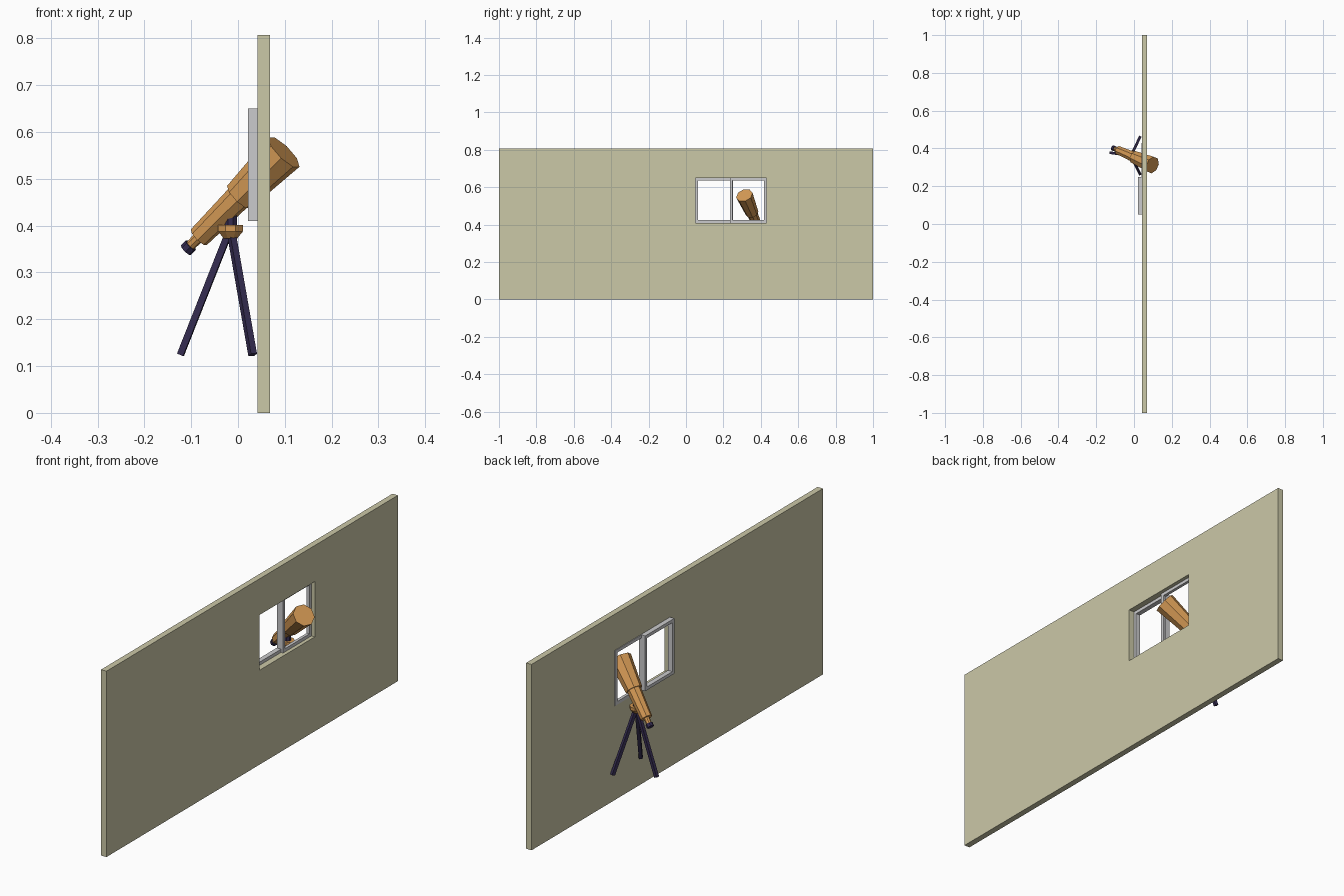
import bpy, bmesh
from math import cos, sin, pi, radians
from mathutils import Vector

old = bpy.data.objects.get("Cube")
if old:
    bpy.data.objects.remove(old, do_unlink=True)


def material(name, rgb):
    m = bpy.data.materials.new(name)
    m.use_nodes = True
    m.diffuse_color = (*rgb, 1)
    bsdf = next(n for n in m.node_tree.nodes if n.type == 'BSDF_PRINCIPLED')
    bsdf.inputs["Base Color"].default_value = (*rgb, 1)
    return m


CREAM = material("cream wall", (0.60, 0.58, 0.39))
GREY = material("window grey", (0.60, 0.60, 0.61))
ORANGE = material("orange wood", (0.66, 0.32, 0.09))
PURPLE = material("dark purple", (0.035, 0.025, 0.08))


def finish(name, bm, mat):
    bmesh.ops.recalc_face_normals(bm, faces=bm.faces)
    mesh = bpy.data.meshes.new(name)
    bm.to_mesh(mesh)
    bm.free()
    mesh.materials.append(mat)
    ob = bpy.data.objects.new(name, mesh)
    bpy.context.collection.objects.link(ob)
    return ob


def ring_panel(name, x0, x1, outer, inner, mat):
    """Rectangular slab in the yz plane with a rectangular hole."""
    bm = bmesh.new()
    loops = []
    for x, (ya, yb, za, zb) in ((x0, outer), (x0, inner), (x1, inner), (x1, outer)):
        loops.append([bm.verts.new((x, y, z))
                      for y, z in ((ya, za), (yb, za), (yb, zb), (ya, zb))])
    for i in range(4):
        a, b = loops[i], loops[(i + 1) % 4]
        for j in range(4):
            k = (j + 1) % 4
            bm.faces.new((a[j], a[k], b[k], b[j]))
    return finish(name, bm, mat)


def turned(name, start, end, profile, mat, sides=8):
    """Faceted solid along start-end; profile holds (fraction, radius)."""
    start, end = Vector(start), Vector(end)
    rot = (end - start).to_track_quat('Z', 'Y')
    bm = bmesh.new()
    rings = []
    for t, r in profile:
        centre = start.lerp(end, t)
        ring = []
        for i in range(sides):
            a = 2 * pi * (i + 0.5) / sides
            ring.append(bm.verts.new(centre + rot @ Vector((r * cos(a), r * sin(a), 0))))
        rings.append(ring)
    for a, b in zip(rings, rings[1:]):
        for j in range(sides):
            k = (j + 1) % sides
            bm.faces.new((a[j], a[k], b[k], b[j]))
    bm.faces.new(rings[0])
    bm.faces.new(rings[-1])
    return finish(name, bm, mat)


# Wall with window opening
ring_panel("wall", 0.042, 0.068, (-1, 1, 0, 0.807), (0.05, 0.43, 0.41, 0.65), CREAM)


# Two sliding window sashes, one set in front of the other
def sash(name, x0, x1, ya, yb):
    w = 0.014
    ring_panel(name, x0, x1, (ya, yb, 0.41, 0.65),
               (ya + w, yb - w, 0.41 + w, 0.65 - w), GREY)


sash("inner_sash", 0.021, 0.042, 0.05, 0.25)
sash("outer_sash", 0.039, 0.052, 0.235, 0.43)

# Telescope tubes along one tilted axis
EYE = (-0.106, 0.40, 0.353)
LENS = (0.098, 0.312, 0.557)
turned("main_tube", EYE, LENS, [(0.53, 0.035), (1, 0.046)], ORANGE)
turned("middle_tube", EYE, LENS, [(0.11, 0.024), (0.56, 0.029)], ORANGE)
turned("focus_tube", EYE, LENS, [(0.01, 0.011), (0.13, 0.012)], ORANGE)
turned("eyepiece", EYE, LENS, [(-0.025, 0.015), (0.025, 0.015)], PURPLE)

# Mount: post, turntable and tapered hub
HX, HY = -0.016, 0.362
turned("mount_post", (HX, HY, 0.395), (HX, HY, 0.435), [(0, 0.015), (1, 0.015)], PURPLE)
turned("mount_table", (HX, HY, 0.372), (HX, HY, 0.401),
       [(0, 0.015), (0.55, 0.029), (1, 0.029)], ORANGE)

# Tripod legs
for i, deg in enumerate((172, 64, 296)):
    c, s = cos(radians(deg)), sin(radians(deg))
    turned(f"tripod_leg_{i + 1}", (HX + 0.005 * c, HY + 0.005 * s, 0.382),
           (HX + 0.108 * c, HY + 0.108 * s, 0.124),
           [(0, 0.010), (1, 0.010)], PURPLE, sides=4)
